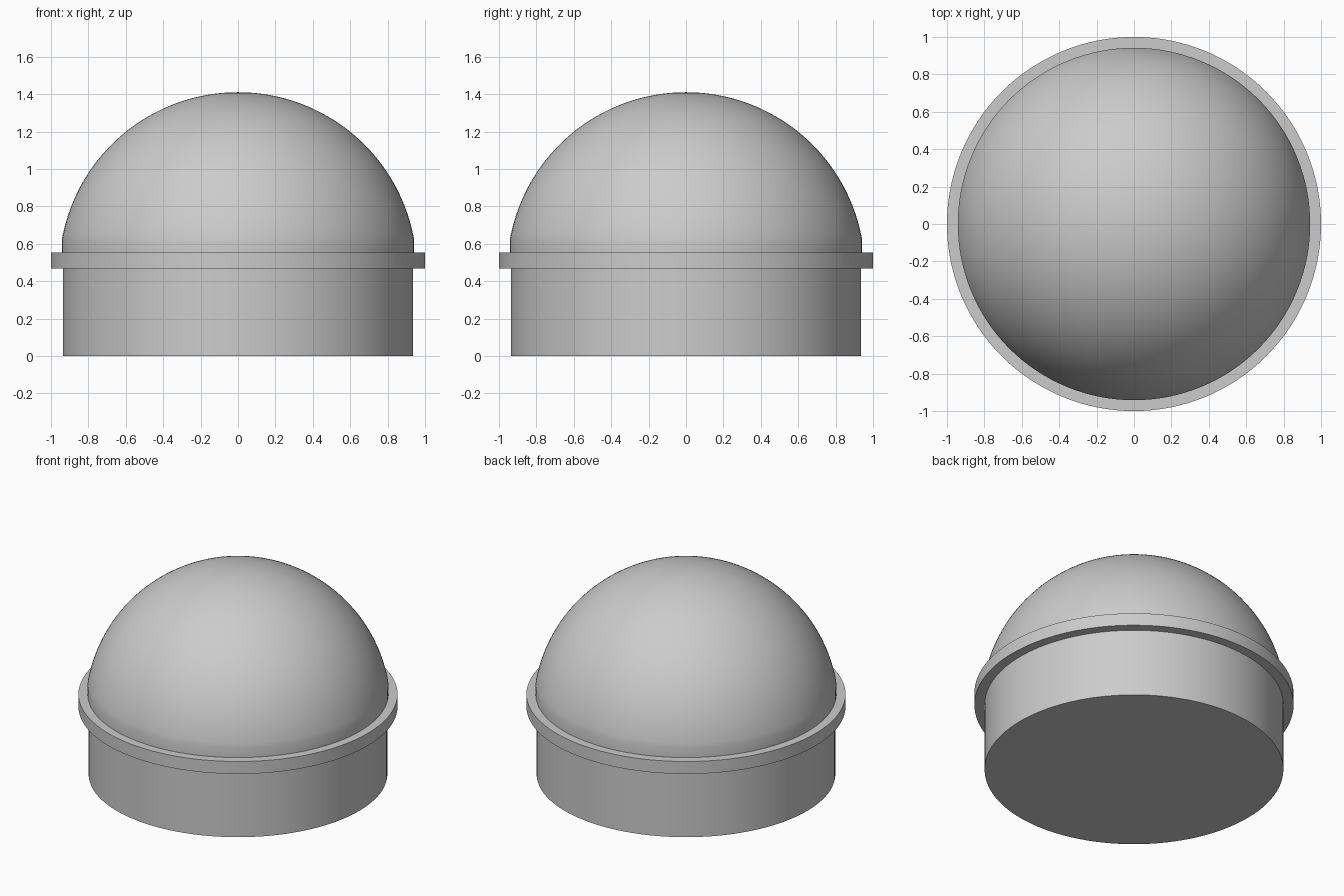
import bpy, bmesh, math

if "Cube" in bpy.data.objects:
    bpy.data.objects.remove(bpy.data.objects["Cube"])

SEGMENTS = 128


def lathe(name, profile):
    """Spin an (r, z) profile around z; profile ends on the axis close the solid."""
    bm = bmesh.new()
    verts = [bm.verts.new((r, 0, z)) for r, z in profile]
    edges = [bm.edges.new(pair) for pair in zip(verts, verts[1:])]
    bmesh.ops.spin(bm, geom=verts + edges, cent=(0, 0, 0), axis=(0, 0, 1),
                   angle=math.tau, steps=SEGMENTS, use_duplicate=False)
    bmesh.ops.remove_doubles(bm, verts=bm.verts[:], dist=1e-5)
    bmesh.ops.recalc_face_normals(bm, faces=bm.faces[:])
    mesh = bpy.data.meshes.new(name)
    bm.to_mesh(mesh)
    bm.free()
    obj = bpy.data.objects.new(name, mesh)
    bpy.context.collection.objects.link(obj)
    bpy.ops.object.select_all(action='DESELECT')
    obj.select_set(True)
    bpy.context.view_layer.objects.active = obj
    bpy.ops.object.shade_smooth_by_angle(angle=math.radians(30))
    return obj


# Cylindrical base plug
lathe("base", [(0, 0), (0.936, 0), (0.936, 0.467), (0, 0.467)])

# Thin projecting flange
lathe("flange", [(0, 0.467), (1, 0.467), (1, 0.553), (0, 0.553)])

# Dome: short straight collar, then a spherical cap
rim_r, rim_z, top_z = 0.942, 0.62, 1.41
height = top_z - rim_z
radius = (rim_r ** 2 + height ** 2) / (2 * height)
centre_z = top_z - radius
start = math.asin((rim_z - centre_z) / radius)
rings = 40
cap = []
for i in range(rings):
    a = start + (math.pi / 2 - start) * i / rings
    cap.append((radius * math.cos(a), centre_z + radius * math.sin(a)))
lathe("dome", [(0, 0.553), (rim_r, 0.553)] + cap + [(0, top_z)])
